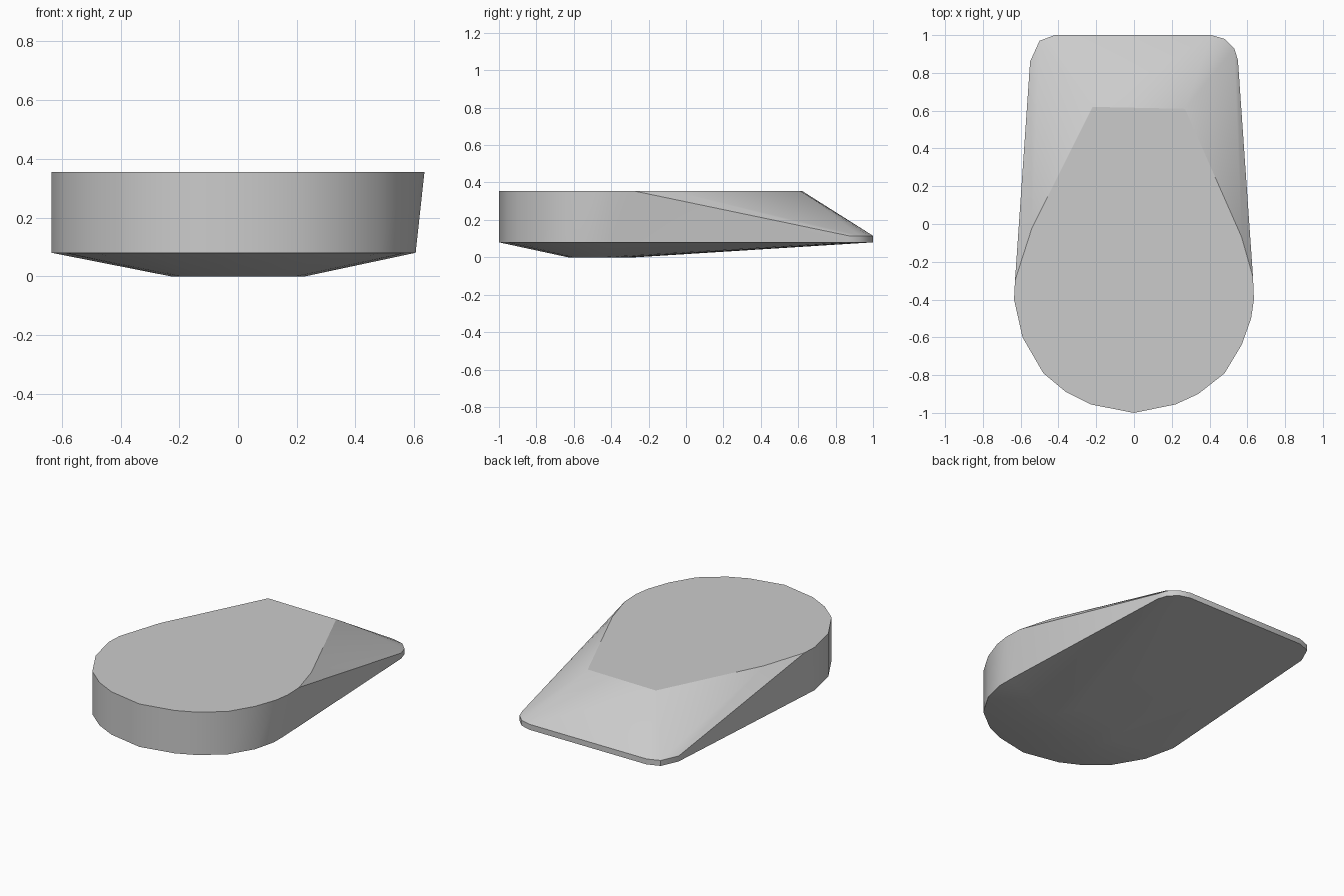
import bpy, bmesh, math

cube = bpy.data.objects.get("Cube")
if cube:
    bpy.data.objects.remove(cube)

RIM, DECK, TAIL = 0.08, 0.355, 0.115

grey = bpy.data.materials.new("plain_grey")
grey.use_nodes = True
colour = (0.6, 0.6, 0.6, 1)
grey.diffuse_color = colour
grey.node_tree.nodes["Principled BSDF"].inputs["Base Color"].default_value = colour

# Rounded front outline, shared by the rim and the deck
front = [(-0.635, -0.40), (-0.59, -0.60), (-0.48, -0.79), (-0.36, -0.89),
         (-0.23, -0.955), (0, -1), (0.22, -0.955), (0.34, -0.90),
         (0.48, -0.79), (0.57, -0.64), (0.62, -0.50)]
# Tapered tail with rounded corners
tail = [(0.55, 0.87), (0.53, 0.93), (0.48, 0.98), (0.41, 1),
        (-0.42, 1), (-0.50, 0.97), (-0.55, 0.86)]
# Flat deck narrowing to a ridge above the sloping back
deck = front + [(0.635, -0.40), (0.63, -0.28), (0.57, -0.07), (0.48, 0.12),
                (0.27, 0.61), (-0.22, 0.62), (-0.54, -0.02), (-0.63, -0.30)]
rim = [(min(x, 0.605), y) for x, y in front] + [(0.605, -0.40)] + tail
# Small oval the underside rests on
base = [(0.23 * math.cos(a), -0.45 + 0.18 * math.sin(a))
        for a in (i * math.tau / 12 for i in range(12))]


def hull_body(name, layers):
    """Stretch one convex skin over outlines placed at given heights."""
    bm = bmesh.new()
    for outline, z in layers:
        for x, y in outline:
            bm.verts.new((x, y, z))
    result = bmesh.ops.convex_hull(bm, input=bm.verts[:])
    loose = {g for g in result["geom_interior"] + result["geom_unused"]
             if isinstance(g, bmesh.types.BMVert)}
    bmesh.ops.delete(bm, geom=list(loose), context="VERTS")
    bmesh.ops.dissolve_limit(bm, angle_limit=math.radians(0.5),
                             verts=bm.verts[:], edges=bm.edges[:])
    bmesh.ops.recalc_face_normals(bm, faces=bm.faces[:])
    mesh = bpy.data.meshes.new(name)
    bm.to_mesh(mesh)
    bm.free()
    mesh.materials.append(grey)
    obj = bpy.data.objects.new(name, mesh)
    bpy.context.collection.objects.link(obj)
    return obj


body = hull_body("wedge_body", [(base, 0), (rim, RIM), (tail, TAIL), (deck, DECK)])
bpy.ops.object.select_all(action="DESELECT")
body.select_set(True)
bpy.context.view_layer.objects.active = body
bpy.ops.object.shade_smooth_by_angle(angle=math.radians(30))
